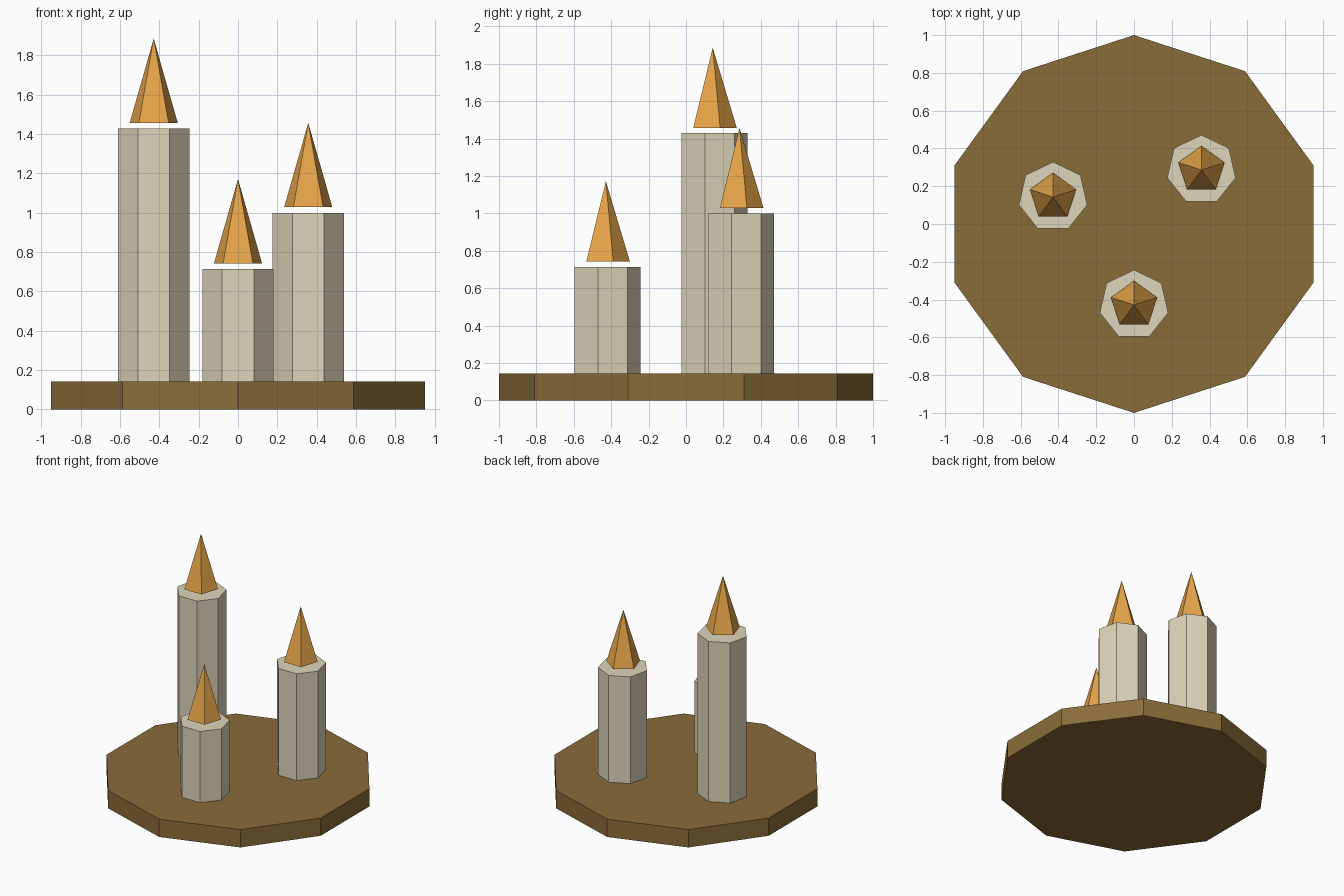
import bpy

cube = bpy.data.objects.get("Cube")
if cube:
    bpy.data.objects.remove(cube, do_unlink=True)

U = 1 / 7  # design unit: thickness of the base


def srgb(code):
    """Linear RGBA from a hex colour."""
    c = [int(code[i:i + 2], 16) / 255 for i in (0, 2, 4)]
    return [v / 12.92 if v <= 0.04045 else ((v + 0.055) / 1.055) ** 2.4 for v in c] + [1]


def material(name, code):
    mat = bpy.data.materials.new(name)
    mat.use_nodes = True
    mat.diffuse_color = srgb(code)
    mat.node_tree.nodes["Principled BSDF"].inputs["Base Color"].default_value = srgb(code)
    return mat


def solid(name, mat, sides, radius, x, y, bottom, top, tip=None):
    """Flat-sided prism, or a cone when a tip radius is given."""
    bpy.ops.mesh.primitive_cone_add(
        vertices=sides, radius1=radius * U,
        radius2=(radius if tip is None else tip) * U,
        depth=(top - bottom) * U,
        location=(x * U, y * U, (bottom + top) / 2 * U))
    obj = bpy.context.object
    obj.name = name
    obj.data.materials.append(mat)
    return obj


wood = material("brown wood", "8a6c39")
wax = material("cream wax", "ded6bb")
fire = material("orange flame", "eba84b")

# Base plate
solid("base_plate", wood, 10, 7, 0, 0, 0, 1)

# Candles with a flame floating just above each
for side, x, y, top in (("right", -3, 1, 10), ("left", 2.5, 2, 7), ("front", 0, -3, 5)):
    solid(side + "_candle", wax, 7, 1.3, x, y, 1, top)
    solid(side + "_flame", fire, 5, 0.9, x, y, top + 0.2, top + 3.2, tip=0)
